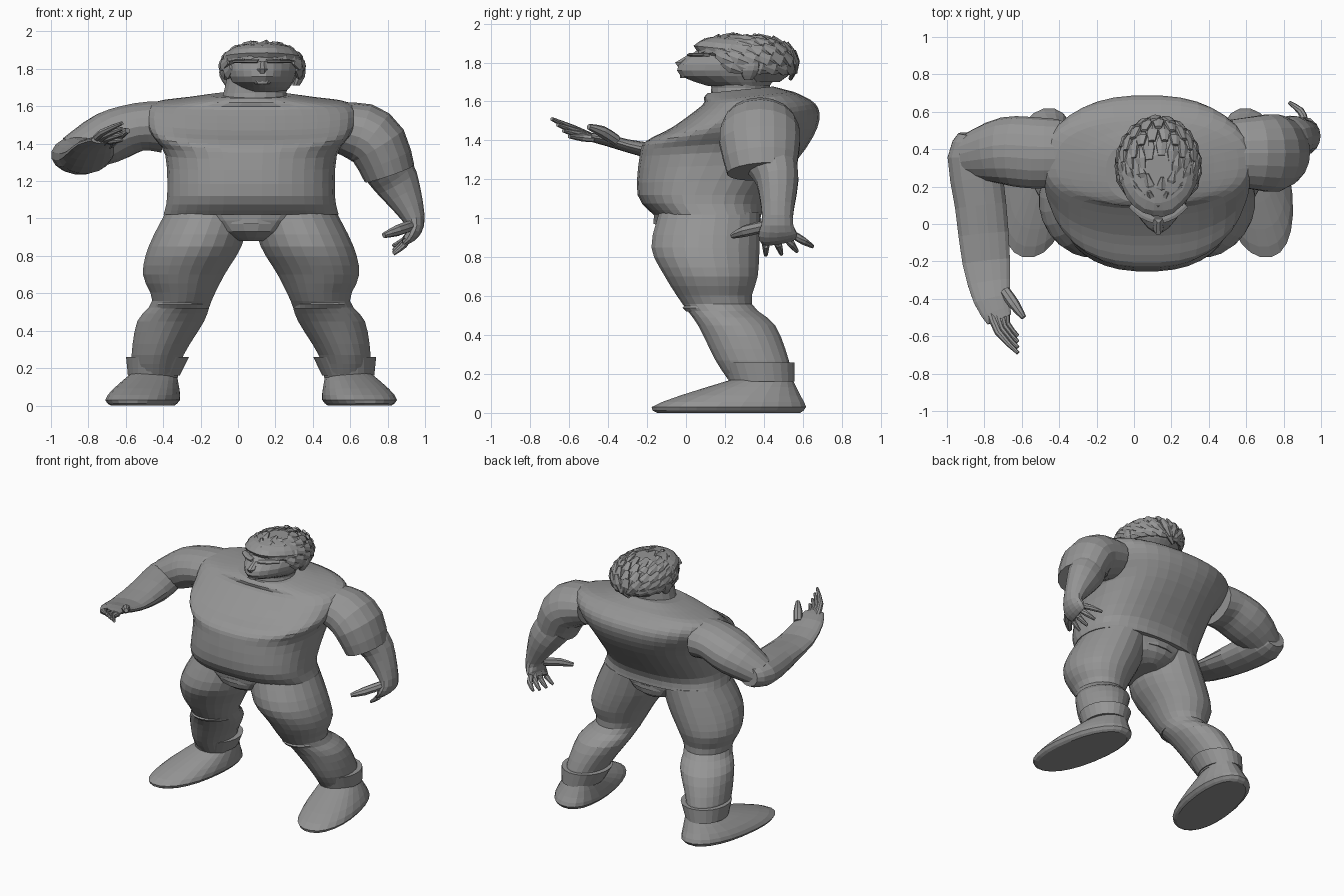
import bpy, bmesh, math, random
from mathutils import Vector

random.seed(4)
if "Cube" in bpy.data.objects:
    bpy.data.objects.remove(bpy.data.objects["Cube"])

X, Y, Z = Vector((1, 0, 0)), Vector((0, 1, 0)), Vector((0, 0, 1))
MID = .07        # body centre line
HEAD = .13       # head centre line, turned slightly aside

grey = bpy.data.materials.new("clay grey")
grey.use_nodes = True
grey.diffuse_color = (.3, .3, .3, 1)
grey.node_tree.nodes["Principled BSDF"].inputs["Base Color"].default_value = grey.diffuse_color


def ring(x=MID, y=0, z=0, wide=0, deep=0, tilt=0):
    """One elliptical cross-section: centre, two radii and forward tilt."""
    return x, y, z, wide, deep, tilt


def finish(name, bm):
    bmesh.ops.recalc_face_normals(bm, faces=bm.faces)
    mesh = bpy.data.meshes.new(name)
    bm.to_mesh(mesh)
    bm.free()
    mesh.materials.append(grey)
    bpy.context.collection.objects.link(bpy.data.objects.new(name, mesh))


def smooth_path(rows, steps):
    """Resample the cross-sections along a smooth curve through them."""
    result = []
    last = len(rows) - 1
    for i in range(last):
        before, start, end, after = (rows[min(max(i + k, 0), last)] for k in (-1, 0, 1, 2))
        for j in range(steps):
            t = j / steps
            ease = t * t * (3 - 2 * t)
            leave, arrive = t * (1 - t) ** 2 / 2, t * t * (t - 1) / 2
            result.append([b + ease * (c - b) + leave * (c - a) + arrive * (d - b)
                           for a, b, c, d in zip(before, start, end, after)])
    return result + [rows[last]]


def loft(name, rows, ref=None, steps=2, sides=24, power=2, pinch=0, jitter=0, shear=0):
    """Skin the rings. They lie flat, or with ref follow the path, wide along ref."""
    rows = smooth_path(rows, steps)
    centres = [Vector(row[:3]) for row in rows]
    bm, loops = bmesh.new(), []
    for i, (centre, row) in enumerate(zip(centres, rows)):
        wide, deep, tilt = row[3:]
        if ref is None:
            u, v = X, Y * math.cos(tilt) + Z * math.sin(tilt)
        else:
            along = (centres[min(i + 1, len(rows) - 1)] - centres[max(i - 1, 0)]).normalized()
            u = (ref - along * ref.dot(along)).normalized()
            v = along.cross(u)
        loop = []
        for k in range(sides):
            angle = math.tau * (k + .5) / sides
            co, si = (math.copysign(abs(w) ** (2 / power), w) for w in (math.cos(angle), math.sin(angle)))
            co *= 1 - pinch * max(0, -si)
            grow = 1 + random.uniform(-jitter, jitter)
            point = centre + (u * co * wide + v * si * deep) * grow
            point.x += shear * si * deep
            loop.append(bm.verts.new(point))
        loops.append(loop)
    for low, high in zip(loops, loops[1:]):
        for k in range(sides):
            n = (k + 1) % sides
            bm.faces.new((low[k], low[n], high[n], high[k]))
    bm.faces.new(loops[0])
    bm.faces.new(loops[-1])
    finish(name, bm)


def finger(name, base, tip, bend, thick=.02):
    """Tapering finger with one bent joint."""
    base, tip = Vector(base), Vector(tip)
    joint = (base + tip) / 2 + Vector(bend)
    loft(name, [ring(*base, thick, thick), ring(*joint, thick, thick),
                ring(*tip, thick / 2, thick / 2)], ref=X + Z * 2, sides=8)


# Shirt: hem, belly, leaning chest, broad flat shoulder line
loft("shirt", [
    ring(y=.12, z=1.02, wide=.47, deep=.29),
    ring(y=.09, z=1.12, wide=.45, deep=.34),
    ring(y=.19, z=1.34, wide=.46, deep=.43, tilt=.05),
    ring(y=.24, z=1.45, wide=.53, deep=.45, tilt=.12),
    ring(y=.3, z=1.53, wide=.56, deep=.37, tilt=.16),
    ring(y=.33, z=1.61, wide=.54, deep=.25, tilt=.12),
    ring(y=.3, z=1.64, wide=.36, deep=.21, tilt=.1),
    ring(y=.28, z=1.66, wide=.22, deep=.17, tilt=.1)], power=2.4, steps=3, sides=36)

# Hips with a belt at the front
loft("hips", [ring(y=.12, z=.88, wide=.09, deep=.18),
              ring(y=.11, z=.93, wide=.26, deep=.26),
              ring(y=.11, z=1.04, wide=.45, deep=.28)])
loft("belt", [ring(y=.11, z=z, wide=.27, deep=.28) for z in (.97, 1)], steps=1)

# Legs with trouser folds, cuffs and shoes, mirrored about the centre line
for name, side in (("left", 1), ("right", -1)):
    def station(out, **shape):
        return ring(x=MID + side * out, **shape)

    loft(name + "_leg", [
        station(.23, y=.12, z=1.03, wide=.23, deep=.26),
        station(.3, y=.1, z=.85, wide=.25, deep=.28),
        station(.36, y=.13, z=.7, wide=.22, deep=.24),
        station(.37, y=.16, z=.56, wide=.16, deep=.18),
        station(.43, y=.26, z=.45, wide=.18, deep=.2),
        station(.5, y=.34, z=.27, wide=.14, deep=.19),
        station(.51, y=.39, z=.15, wide=.12, deep=.16)], steps=3)
    for fold, height in (("_knee_fold", .54), ("_shin_fold", .45)):
        drop = .54 - height
        loft(name + fold, [station(.38 + drop / 2, y=.16 + drop, z=height + lift,
                                   wide=.15, deep=.18 - abs(lift)) for lift in (-.02, 0, .02)], steps=1)
    loft(name + "_cuff", [station(.5, y=.37, z=.26, wide=.17, deep=.19),
                          station(.52, y=.39, z=.16, wide=.14, deep=.17)], steps=1)
    loft(name + "_shoe", [
        station(.58, y=.22, z=0, wide=.16, deep=.37),
        station(.58, y=.22, z=.03, wide=.19, deep=.4),
        station(.56, y=.28, z=.09, wide=.17, deep=.31),
        station(.52, y=.39, z=.17, wide=.12, deep=.16)], shear=-side * .14, power=2.2)

# Left arm hanging, hand spread
loft("left_sleeve", [
    ring(x=.52, y=.38, z=1.49, wide=.18, deep=.13),
    ring(x=.66, y=.38, z=1.46, wide=.2, deep=.16),
    ring(x=.75, y=.38, z=1.39, wide=.21, deep=.16),
    ring(x=.81, y=.39, z=1.24, wide=.18, deep=.14)], ref=Y, sides=18)
loft("left_forearm", [
    ring(x=.79, y=.44, z=1.28, wide=.13, deep=.13),
    ring(x=.85, y=.47, z=1.19, wide=.11, deep=.12),
    ring(x=.94, y=.47, z=1, wide=.08, deep=.06),
    ring(x=.93, y=.47, z=.92, wide=.1, deep=.04),
    ring(x=.9, y=.48, z=.88, wide=.09, deep=.02)], ref=Y, sides=14, steps=3)
for k in range(4):
    finger("left_finger", base=(.91, .41 + k * .05, .91), tip=(.83, .41 + k * .08, .81 + k * k * .005),
           bend=X * .02)
finger("left_thumb", base=(.92, .41, .96), tip=(.78, .24, .91), bend=Y * -.02, thick=.03)

# Right arm reaching forward, palm up
loft("right_upper_arm", [
    ring(x=-.4, y=.38, z=1.49, wide=.14, deep=.18),
    ring(x=-.53, y=.38, z=1.49, wide=.13, deep=.19),
    ring(x=-.7, y=.39, z=1.43, wide=.14, deep=.18),
    ring(x=-.89, y=.36, z=1.34, wide=.1, deep=.12)], ref=Z, sides=18, steps=3)
loft("right_forearm", [
    ring(x=-.86, y=.48, z=1.35, wide=.07, deep=.08),
    ring(x=-.86, y=.37, z=1.34, wide=.1, deep=.14),
    ring(x=-.82, y=.1, z=1.33, wide=.09, deep=.14),
    ring(x=-.79, y=-.2, z=1.35, wide=.04, deep=.13),
    ring(x=-.76, y=-.4, z=1.4, wide=.03, deep=.1),
    ring(x=-.72, y=-.51, z=1.42, wide=.02, deep=.07)], ref=Z, sides=16)
for k in range(4):
    finger("right_finger", base=(-.77 + k * .03, -.47, 1.41), tip=(-.62, -.69 + k * .03, 1.51 - k * .03),
           bend=X * -.03)
finger("right_thumb", base=(-.69, -.36, 1.4), tip=(-.59, -.5, 1.47), bend=Z * .01, thick=.03)

# Neck and head, narrowing towards the face
loft("neck", [ring(x=.09, y=.28, z=1.6, wide=.19, deep=.16),
              ring(x=.09, y=.28, z=1.67, wide=.17, deep=.15),
              ring(x=.11, y=.28, z=1.76, wide=.17, deep=.16)], sides=18)
loft("head", [ring(x=HEAD, y=.27, z=1.68, wide=.13, deep=.16),
              ring(x=HEAD, y=.22, z=1.73, wide=.17, deep=.25),
              ring(x=HEAD, y=.22, z=1.79, wide=.19, deep=.26),
              ring(x=HEAD, y=.28, z=1.86, wide=.19, deep=.23),
              ring(x=HEAD, y=.3, z=1.9, wide=.15, deep=.18)], pinch=.35, sides=20)
loft("nose", [ring(x=HEAD, y=0, z=1.77, wide=.03, deep=.04),
              ring(x=HEAD, y=-.01, z=1.8, wide=.03, deep=.05),
              ring(x=HEAD, y=.03, z=1.84, wide=.02, deep=.02)], steps=1, sides=8)
loft("lips", [ring(x=HEAD, y=.01, z=z, wide=wide, deep=.04)
              for z, wide in ((1.72, .04), (1.74, .06), (1.75, .05))], steps=1, sides=10)
for side in (-1, 1):
    loft("brow", [ring(x=HEAD + side * out, y=.03 + out * out * 4, z=1.84, wide=.01, deep=.03)
                  for out in (.02, .08, .14)], ref=Z, sides=8)
    loft("ear", [ring(x=HEAD + side * .18, y=.32, z=1.71, wide=.02, deep=.02),
                 ring(x=HEAD + side * .2, y=.33, z=1.76, wide=.03, deep=.05),
                 ring(x=HEAD + side * .21, y=.34, z=1.8, wide=.02, deep=.04)], sides=10)

# Hair: rough cap under layered locks swept backwards
loft("hair_cap", [ring(x=HEAD, y=.38, z=1.7, wide=.12, deep=.1),
                  ring(x=HEAD, y=.34, z=1.79, wide=.21, deep=.23, tilt=-.1),
                  ring(x=HEAD, y=.3, z=1.86, wide=.21, deep=.26, tilt=-.1),
                  ring(x=HEAD, y=.29, z=1.91, wide=.16, deep=.18, tilt=-.1),
                  ring(x=HEAD, y=.28, z=1.94, wide=.07, deep=.09)], jitter=.02)
for layer in range(5):
    rise = -.3 + layer * .35
    count = int(22 * math.cos(rise))
    for k in range(count):
        angle = math.tau * (k + layer / 2) / count
        if layer < 2 and math.sin(angle) < -.5:
            continue
        out = Vector((math.cos(angle) * math.cos(rise), math.sin(angle) * math.cos(rise), math.sin(rise)))
        root = Vector((HEAD + out.x * .21, .31 + out.y * .25, 1.81 + out.z * .12 - out.y * .01))
        sweep = Y - Z * .4
        sweep = (sweep - out * sweep.dot(out)).normalized() * random.uniform(.05, .07)
        loft("hair_lock", [ring(*(root - sweep), .02, .01), ring(*(root + out * .01), .035, .016),
                           ring(*(root + sweep), .01, .01)], ref=out.cross(sweep), steps=1, sides=6)
